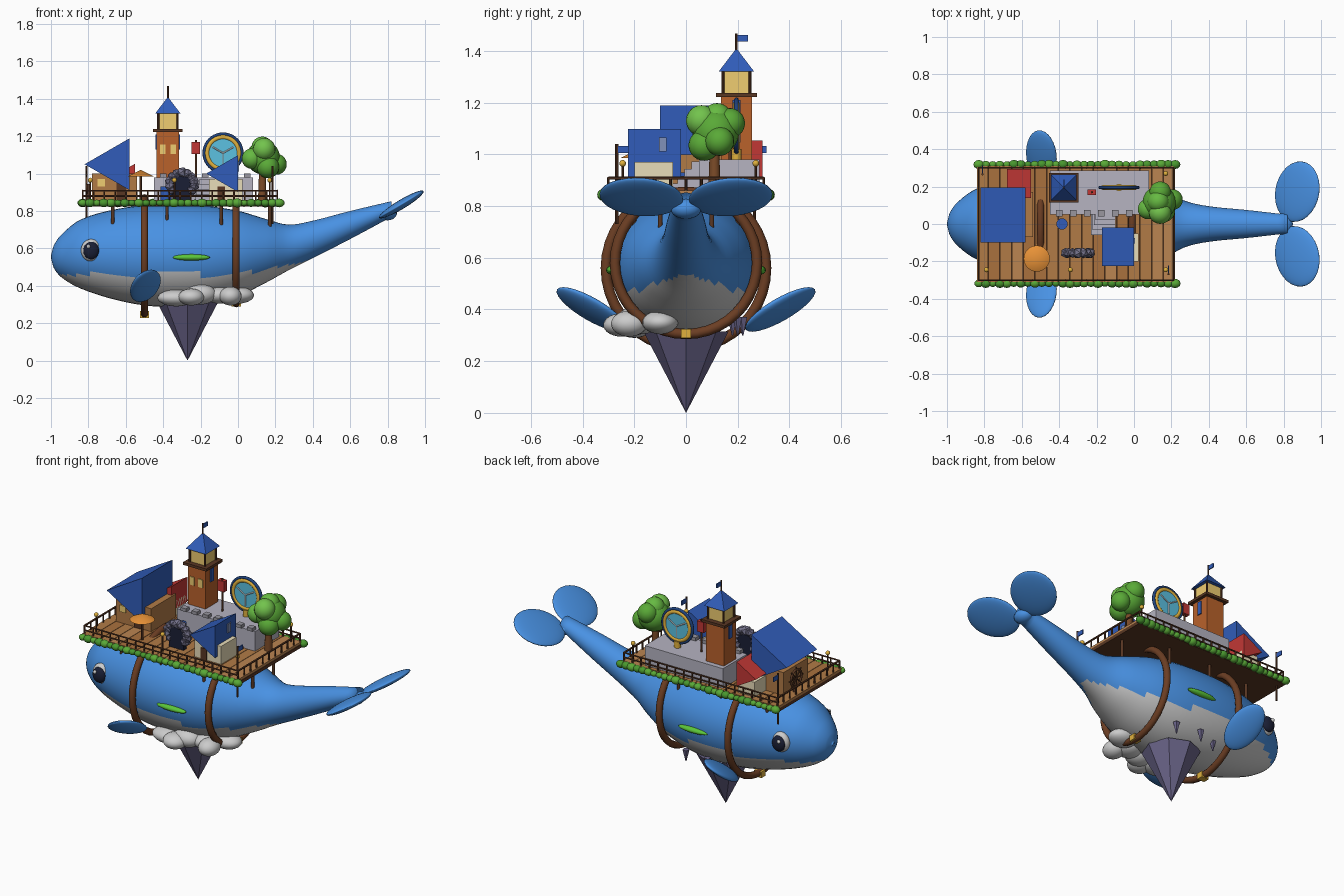
import bpy, math, random
from math import pi, sin, cos, radians
from mathutils import Vector, Matrix

if "Cube" in bpy.data.objects:
    bpy.data.objects.remove(bpy.data.objects["Cube"])
random.seed(4)
mats = {}

def mat(hexcol):
    if hexcol not in mats:
        c = [int(hexcol[i:i + 2], 16) / 255 for i in (0, 2, 4)]
        m = bpy.data.materials.new("paint_" + hexcol)
        m.diffuse_color = [v ** 2.2 for v in c] + [1]
        m.use_nodes = True
        m.node_tree.nodes["Principled BSDF"].inputs["Base Color"].default_value = m.diffuse_color
        mats[hexcol] = m
    return mats[hexcol]

BLUE, BELLY, ROOF, WOOD, DARK = "4a90e2", "c8c8c8", "345db8", "b07a48", "5a3a28"
GOLD, GREEN, STONE, RED, BRICK = "e0b040", "5aa83a", "b4b2c0", "c03a38", "b8622f"
CREAM, GLASS, NIGHT, ROCK = "e8dcb8", "f0cc70", "202438", "6a6880"

def finish(name, col, smooth=False):
    o = bpy.context.object
    o.name = name
    o.data.materials.append(mat(col))
    if smooth:
        bpy.ops.object.shade_smooth_by_angle(angle=radians(40))
    return o

def box(name, x0, x1, y0, y1, z0, z1, col):
    bpy.ops.mesh.primitive_cube_add(size=1, location=((x0 + x1) / 2, (y0 + y1) / 2, (z0 + z1) / 2))
    bpy.context.object.scale = (x1 - x0, y1 - y0, z1 - z0)
    return finish(name, col)

def ball(name, c, r, col, rot=None, seg=20):
    r = r if isinstance(r, tuple) else (r, r, r)
    bpy.ops.mesh.primitive_uv_sphere_add(segments=seg, ring_count=seg * 2 // 3, radius=1)
    o = bpy.context.object
    o.matrix_world = Matrix.Translation(c) @ (rot or Matrix()) @ Matrix.Diagonal((*r, 1))
    return finish(name, col, True)

def rod(name, a, b, r, col, r2=None, n=10, smooth=True):
    a, b = Vector(a), Vector(b)
    bpy.ops.mesh.primitive_cone_add(vertices=n, radius1=r, radius2=r if r2 is None else r2,
                                    depth=(b - a).length, location=(a + b) / 2)
    bpy.context.object.rotation_euler = (b - a).to_track_quat('Z', 'Y').to_euler()
    return finish(name, col, smooth)

def ring(name, c, R, r, col, rot):
    bpy.ops.mesh.primitive_torus_add(location=c, rotation=rot, major_radius=R, minor_radius=r,
                                     major_segments=40, minor_segments=10)
    return finish(name, col, True)

def mesh(name, verts, faces, col):
    me = bpy.data.meshes.new(name)
    me.from_pydata(verts, [], faces)
    o = bpy.data.objects.new(name, me)
    bpy.context.collection.objects.link(o)
    bpy.context.view_layer.objects.active = o
    o.select_set(True)
    return finish(name, col)

def prism_roof(name, x0, x1, zc, y0, y1, col):
    # triangular prism lying along y, one edge pointing to -x
    h = (x1 - x0) / math.sqrt(3)
    v = [(x, y, z) for y in (y0, y1) for x, z in ((x0, zc), (x1, zc - h), (x1, zc + h))]
    return mesh(name, v, [(0, 1, 2), (5, 4, 3), (0, 3, 4, 1), (1, 4, 5, 2), (2, 5, 3, 0)], col)

# whale body: lofted ellipses (x, centre z, half width, half height)
S = [(-1, .555, .005, .005), (-.985, .556, .06, .06), (-.94, .56, .12, .118), (-.84, .57, .19, .185),
     (-.65, .567, .25, .243), (-.45, .562, .285, .272), (-.2, .562, .285, .268), (0, .573, .25, .228),
     (.15, .587, .19, .17), (.27, .605, .125, .122), (.4, .648, .095, .1), (.6, .725, .075, .075),
     (.82, .81, .05, .042)]
rows = []
for i in range(len(S) - 1):
    p = [Vector(S[min(max(k, 0), len(S) - 1)]) for k in (i - 1, i, i + 1, i + 2)]
    m1 = (p[2] - p[0]) / max(p[2][0] - p[0][0], 1e-6) * (p[2][0] - p[1][0])
    m2 = (p[3] - p[1]) / max(p[3][0] - p[1][0], 1e-6) * (p[2][0] - p[1][0])
    for k in range(4):
        t = k / 4
        rows.append(p[1] * (2*t**3 - 3*t*t + 1) + m1 * (t**3 - 2*t*t + t)
                    + p[2] * (3*t*t - 2*t**3) + m2 * (t**3 - t*t))
rows.append(Vector(S[-1]))
N = 40
verts = [(r[0], r[2] * cos(2*pi*j/N), r[1] + r[3] * sin(2*pi*j/N)) for r in rows for j in range(N)]
faces = [(i*N + j, i*N + (j+1) % N, (i+1)*N + (j+1) % N, (i+1)*N + j)[::-1]
         for i in range(len(rows) - 1) for j in range(N)]
faces += [tuple(range(N))[::-1], tuple(range((len(rows)-1)*N, len(rows)*N))]
body = mesh("whale_body", verts, [f[::-1] for f in faces], BLUE)
body.data.materials.append(mat(BELLY))
for f in body.data.polygons:
    f.use_smooth = True
    if f.center.z < .46 + .2 * max(0, f.center.x) and f.center.x < .37:
        f.material_index = 1

# tail flukes, fins, eyes, side markings
ball("tail_joint", (.8, 0, .79), (.05, .06, .04), BLUE)
for s in (-1, 1):
    R = Matrix.Rotation(radians(-31), 4, 'Y') @ Matrix.Rotation(radians(-20 * s), 4, 'Z')
    ball("tail_fluke", (.873, .173*s, .835), (.135, .165, .025), BLUE, R, 28)
    R = Matrix.Rotation(radians(30 * s), 4, 'X') @ Matrix.Rotation(radians(-25), 4, 'Y')
    ball("side_fin", (-.495, .365*s, .4), (.09, .155, .025), BLUE, R, 28)
    ball("eye_white", (-.785, .2*s, .59), (.055, .035, .06), "f0f0f0")
    ball("pupil", (-.785, .223*s, .588), (.042, .025, .047), NIGHT)
    ball("eye_glint", (-.8, .245*s, .61), .011, "ffffff", seg=10)
    ball("side_marking", (-.25, .287*s, .552), (.1, .022, .017), "5cc43c")

# ropes, clasps, crystal keel, clouds
ring("front_hoop", (-.5, 0, .56), .31, .02, "6b4028", (0, pi/2, 0))
ring("rear_hoop", (-.01, 0, .58), .275, .02, "6b4028", (0, pi/2, 0))
box("rear_clasp", -.035, .015, -.02, .02, .29, .325, GOLD)
box("front_clasp", -.525, -.475, -.02, .02, .228, .265, GOLD)
rod("crystal_keel", (-.27, 0, 0), (-.27, 0, .315), 0, "6a6488", .165, 8, False)
for x, y in ((-.42, .18), (-.14, .2), (-.3, .22)):
    rod("crystal_shard", (x, y, .3), (x, y, .37), .003, "6a6488", .02, 5, False)
for x, y, z, a, h in ((-.33, -.2, .335, .1, .045), (-.2, -.2, .355, .085, .055), (-.1, -.17, .35, .08, .045),
                      (0, -.1, .35, .085, .045), (-.25, -.25, .34, .07, .045), (-.04, -.22, .345, .06, .05)):
    ball("cloud", (x, y, z), (a, .07, h), "d8d8d8")

# deck, planks and props
box("deck_base", -.84, .22, -.31, .31, .825, .845, DARK)
w = 1.06 / 17
for i in range(17):
    box("plank", -.84 + i*w, -.843 + (i+1)*w, -.31, .31, .845, .86, random.choice((WOOD, "a87040", "ba8452")))
for x, y, z in ((-.67, .17, .72), (-.38, .2, .74), (-.09, .2, .7), (.17, .1, .7)):
    for s in (-1, 1):
        rod("deck_prop", (x, y*s, z), (x, y*s, .84), .009, DARK)

# hedge along both long edges, rail around the deck
for s in (-1, 1):
    for i in range(29):
        r = random.uniform(.02, .03)
        ball("hedge", (-.83 + i*1.05/28, s*.318, .843), (r, r*.85, r*.8), random.choice((GREEN, "4a9632")), seg=12)
    for i in range(19):
        x = -.83 + i*1.04/18
        rod("rail_post", (x, s*.3, .85), (x, s*.3, .91), .005, DARK, n=6)
    for i in range(1, 10):
        x = -.31 + s*.52
        rod("end_rail_post", (x, -.3 + i*.06, .85), (x, -.3 + i*.06, .91), .005, DARK, n=6)
    rod("end_rail", (-.31 + s*.52, -.3, .908), (-.31 + s*.52, .3, .908), .006, DARK, n=6)
    for z in (.88, .908):
        rod("side_rail", (-.83, s*.3, z), (.21, s*.3, z), .005, DARK, n=6)

# lamps and corner flags
for x, y in ((-.79, -.245), (-.34, -.245), (.17, -.245), (.17, .27)):
    rod("lamp_post", (x, y, .86), (x, y, .96), .005, DARK, n=8)
    ball("lamp_globe", (x, y, .965), .013, GOLD, seg=12)
for x, y in ((.185, -.268), (-.81, .265)):
    rod("flag_pole", (x, y, .73), (x, y, 1.04), .006, DARK, n=8)
    box("flag", x - .003, x + .003, y, y + .047, 1.005, 1.032, ROOF)

# left house, lean-to and right house
box("left_house", -.78, -.54, -.07, .17, .86, 1.0, WOOD)
prism_roof("left_roof", -.82, -.58, 1.05, -.1, .195, ROOF)
box("left_window", -.75, -.71, -.077, -.07, .93, .97, GLASS)
box("left_door", -.65, -.6, -.077, -.07, .86, .95, DARK)
box("lean_to", -.66, -.55, .16, .28, .86, .95, CREAM)
prism_roof("lean_to_roof", -.68, -.55, .978, .14, .295, RED)
box("right_house", -.155, .025, -.2, -.05, .86, .97, CREAM)
prism_roof("right_roof", -.17, 0, 1.0, -.225, -.02, ROOF)
box("roof_window", -.005, .006, -.105, -.075, 1.01, 1.065, "8090b8")
box("right_door", -.11, -.07, -.206, -.2, .86, .93, DARK)

# parasol, barrel and ship wheel
rod("parasol_pole", (-.52, -.185, .86), (-.52, -.185, 1.0), .006, DARK)
rod("parasol", (-.52, -.185, .985), (-.52, -.185, 1.02), .07, "e8913a", 0, 24)
rod("barrel", (-.385, 0, .86), (-.385, 0, .93), .03, ROOF, n=16)
ring("ship_wheel", (-.81, .09, .945), .05, .007, DARK, (0, pi/2, 0))
for k in range(4):
    d = Vector((0, cos(k*pi/4), sin(k*pi/4))) * .068
    c = Vector((-.81, .09, .945))
    rod("wheel_spoke", c - d, c + d, .004, DARK, n=6)
rod("wheel_stand", (-.8, .09, .86), (-.8, .09, .945), .01, DARK)

# stone terrace with battlements and stairs
box("terrace", -.45, .08, .05, .285, .86, .98, STONE)
for i in range(7):
    x = -.4 + i*.075
    box("battlement", x - .018, x + .018, .04, .075, .98, 1.0, "98969f")
for i in range(4):
    box("stair", -.23 + .008*i, -.1, -.06 + i*.027, .05, .86 + i*.028, .888 + i*.028, STONE)

# tower
cx, cy = -.375, .195
def block(name, h, z0, z1, col):
    return box(name, cx - h, cx + h, cy - h, cy + h, z0, z1, col)
block("tower_shaft", .06, .86, 1.225, BRICK)
block("tower_balcony", .079, 1.222, 1.238, DARK)
block("lantern_room", .048, 1.238, 1.325, GLASS)
for sx in (-1, 1):
    for sy in (-1, 1):
        rod("lantern_post", (cx + sx*.052, cy + sy*.052, 1.238), (cx + sx*.052, cy + sy*.052, 1.325), .006, DARK, n=8)
    box("tower_window", cx + sx*.028 - .015, cx + sx*.028 + .015, cy - .065, cy - .06, 1.105, 1.155, GLASS)
    box("tower_side_window", cx + sx*.062 - .004, cx + sx*.062 + .004, cy - .015, cy + .015, 1.13, 1.21, ROOF)
roof = rod("tower_roof", (cx, cy, 1.32), (cx, cy, 1.41), .097, ROOF, 0, 4, False)
roof.rotation_euler = (0, 0, pi/4)
rod("tower_pole", (cx, cy, 1.4), (cx, cy, 1.468), .005, DARK, n=8)
box("tower_flag", cx - .003, cx + .003, cy, cy + .044, 1.436, 1.462, ROOF)

# hanging red sign and round dial
rod("sign_pole", (-.225, .17, .98), (-.225, .17, 1.18), .006, DARK)
box("sign_board", -.248, -.203, .155, .185, 1.105, 1.17, RED)
D = Vector((-.08, .195, 1.11))
rod("dial_disc", D - Vector((0, .008, 0)), D + Vector((0, .008, 0)), .085, "5cc0e0", n=36)
ring("dial_rim", D, .101, .009, "24447c", (pi/2, 0, 0))
ring("dial_gold_ring", D, .085, .013, GOLD, (pi/2, 0, 0))
for a in (30, 150, 270):
    for s in (-.011, .011):
        p = D + Vector((0, s, 0))
        rod("dial_spoke", p, p + Vector((.065*cos(radians(a)), 0, .065*sin(radians(a)))), .004, "e8f4f8", n=6)
rod("dial_stand", (-.08, .195, .97), (-.08, .195, 1.02), .02, GOLD)

# stone arch with dark doorway
rod("arch_void", (-.3, -.17, .935), (-.3, -.14, .935), .055, NIGHT, n=24)
box("arch_void_base", -.35, -.25, -.17, -.14, .86, .935, NIGHT)
for k in range(11):
    a = radians(-36 + k*25.2)
    bpy.ops.mesh.primitive_ico_sphere_add(subdivisions=1, radius=random.uniform(.026, .033),
        location=(-.3 + .066*cos(a), -.155, .945 + .06*sin(a)), rotation=(k, k*2, k*3))
    finish("arch_stone", random.choice((ROCK, "74728a")))

# tree
rod("tree_trunk", (.13, .11, .86), (.13, .11, 1.03), .024, "7a4c2c", .018, 10)
for x, y, z, r, c in ((.135, .115, 1.085, .09, GREEN), (.075, .08, 1.08, .055, "66b844"), (.205, .13, 1.05, .056, GREEN),
                      (.14, .06, 1.13, .06, "72c24e"), (.14, .17, 1.12, .058, GREEN), (.13, .12, 1.14, .058, "66b844"),
                      (.16, .07, 1.035, .06, GREEN)):
    ball("foliage", (x, y, z), r, c)
